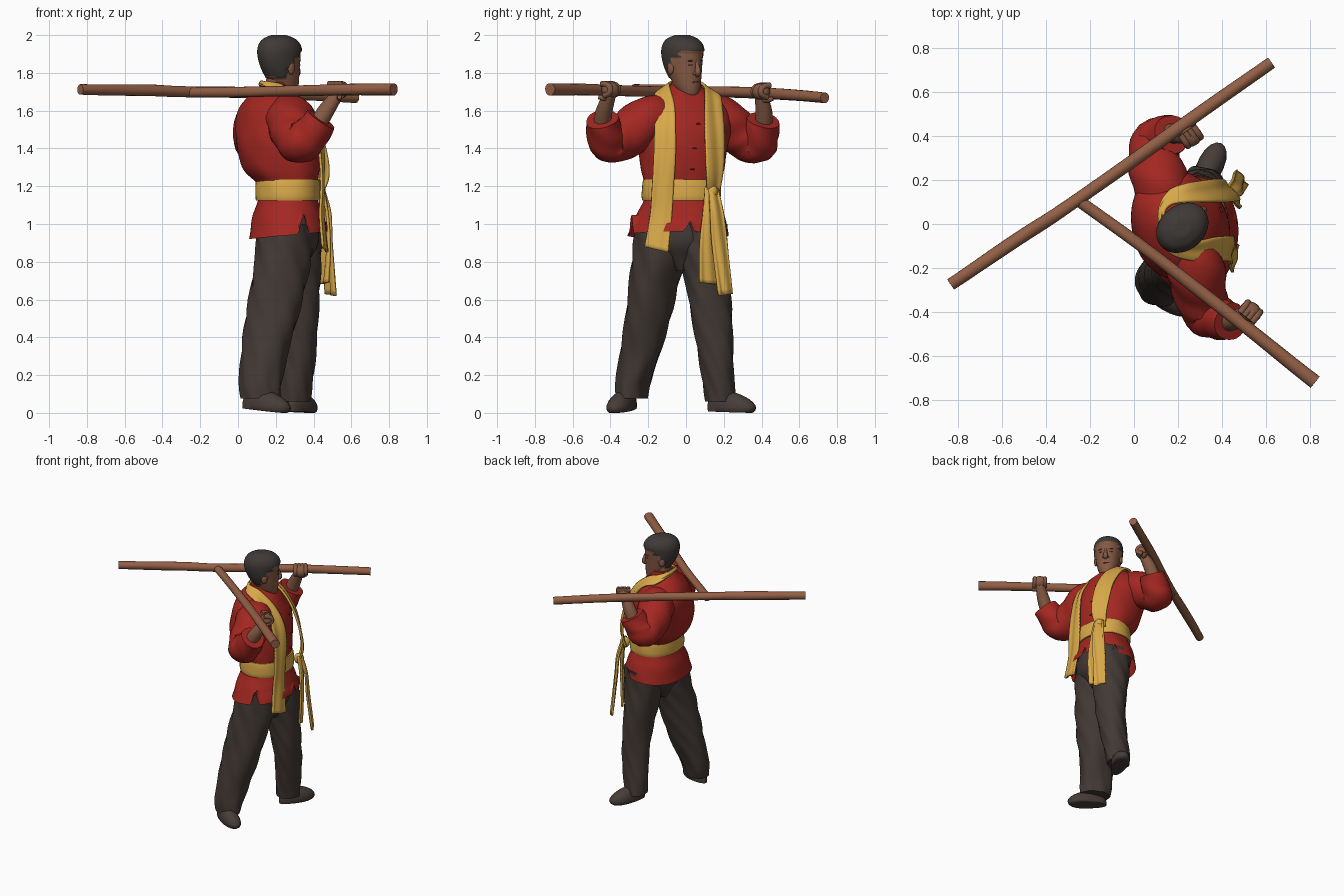
import bpy, bmesh, math
from mathutils import Vector, Matrix

if "Cube" in bpy.data.objects:
    bpy.data.objects.remove(bpy.data.objects["Cube"])

def material(name, rgb):
    m = bpy.data.materials.new(name)
    m.diffuse_color = (*rgb, 1)
    m.use_nodes = True
    m.node_tree.nodes["Principled BSDF"].inputs["Base Color"].default_value = m.diffuse_color
    return m

RED = material("red cloth", (0.37, 0.02, 0.015))
GOLD = material("gold cloth", (0.69, 0.395, 0.066))
DARK = material("dark trousers", (0.055, 0.041, 0.035))
HAIR = material("black hair", (0.05, 0.042, 0.038))
SKIN = material("brown skin", (0.235, 0.102, 0.057))
WOOD = material("brown wood", (0.29, 0.115, 0.06))
SHOE = material("shoe leather", (0.063, 0.046, 0.04))
LIP = material("lip brown", (0.16, 0.06, 0.037))
TRIM = material("dark red trim", (0.24, 0.014, 0.012))

def spline(rows, steps):
    """Catmull-Rom through rows of numbers."""
    out = []
    for i in range(len(rows) - 1):
        p = [rows[max(0, min(len(rows) - 1, i + k))] for k in (-1, 0, 1, 2)]
        for s in range(steps):
            t = s / steps
            out.append([0.5 * (2*b + (c-a)*t + (2*a-5*b+4*c-d)*t*t + (3*b-a-3*c+d)*t**3)
                        for a, b, c, d in zip(*p)])
    return out + [list(rows[-1])]

def make(name, rings, mat, closed=True, caps=True):
    """Skin a list of vertex rings."""
    bm = bmesh.new()
    vs = [[bm.verts.new(p) for p in r] for r in rings]
    n = len(vs[0])
    for a, b in zip(vs, vs[1:]):
        for i in range(n if closed else n - 1):
            j = (i + 1) % n
            bm.faces.new((a[i], a[j], b[j], b[i]))
    if closed and caps:
        bm.faces.new(vs[0])
        bm.faces.new(vs[-1])
    bmesh.ops.recalc_face_normals(bm, faces=bm.faces)
    me = bpy.data.meshes.new(name)
    bm.to_mesh(me)
    bm.free()
    ob = bpy.data.objects.new(name, me)
    bpy.context.collection.objects.link(ob)
    me.materials.append(mat)
    return ob

def loft(name, rows, mat, n=40, steps=4, power=2.0, fold=0.0, edit=None, caps=True):
    """Horizontal rings: x, y, z, depth radius, width radius, yaw in degrees."""
    rings = []
    for x, y, z, a, b, yaw in spline(rows, steps):
        ring, w = [], math.radians(yaw)
        for i in range(n):
            t = math.tau * i / n
            c, s = math.cos(t), math.sin(t)
            k = 1 + fold * math.sin(5 * t + 11 * z) * math.sin(19 * z + 2 * t)
            u = a * k * math.copysign(abs(c) ** (2 / power), c)
            v = b * k * math.copysign(abs(s) ** (2 / power), s)
            p = Vector((x + u*math.cos(w) - v*math.sin(w), y + u*math.sin(w) + v*math.cos(w), z))
            ring.append(edit(p, t) if edit else p)
        rings.append(ring)
    return make(name, rings, mat, caps=caps)

def tube(name, rows, mat, n=20, steps=5, fold=0.0):
    """Round sweep along x, y, z, radius."""
    rows = spline(rows, steps)
    pts = [Vector(r[:3]) for r in rows]
    rings, side = [], None
    for i, p in enumerate(pts):
        d = (pts[min(i + 1, len(pts) - 1)] - pts[max(i - 1, 0)]).normalized()
        side = d.orthogonal() if side is None else side - d * side.dot(d)
        side.normalize()
        up = d.cross(side)
        rings.append([p + (side * math.cos(t) + up * math.sin(t)) * rows[i][3] *
                      (1 + fold * math.sin(3 * t + i)) for t in
                      (math.tau * k / n for k in range(n))])
    return make(name, rings, mat)

def ribbon(name, rows, mat, across=10, steps=6, wave=0.004):
    """Cloth strip between two edges: inner xyz, outer xyz."""
    rings = []
    for r in spline(rows, steps):
        a, b = Vector(r[:3]), Vector(r[3:])
        rings.append([a.lerp(b, k / across) + Vector((wave * math.sin(k * 0.9 + r[2] * 4), 0, 0))
                      for k in range(across + 1)])
    ob = make(name, rings, mat, closed=False)
    mod = ob.modifiers.new("thickness", 'SOLIDIFY')
    mod.thickness, mod.offset = 0.014, 0
    return ob

def ball(name, loc, size, mat, yaw=0.0, pitch=0.0, flat=None):
    bm = bmesh.new()
    bmesh.ops.create_uvsphere(bm, u_segments=20, v_segments=12, radius=1)
    for v in bm.verts:
        if flat is not None:
            v.co.y *= 0.86 + 0.2 * v.co.x
            v.co.z *= 1 - 0.3 * v.co.x
            v.co.z = max(v.co.z, flat)
    m = (Matrix.Translation(loc) @ Matrix.Rotation(yaw, 4, 'Z') @ Matrix.Rotation(pitch, 4, 'Y')
         @ Matrix.Diagonal((*size, 1)))
    bm.transform(m)
    me = bpy.data.meshes.new(name)
    bm.to_mesh(me)
    bm.free()
    me.materials.append(mat)
    ob = bpy.data.objects.new(name, me)
    bpy.context.collection.objects.link(ob)
    return ob

# Trousers
loft("right_trouser_leg", [(.25, -.12, 1.0, .15, .14, 0), (.24, -.135, .85, .15, .145, 0),
     (.215, -.17, .7, .145, .132, 0), (.18, -.205, .5, .138, .12, 0), (.14, -.245, .3, .122, .105, 0),
     (.115, -.28, .15, .114, .09, -20), (.115, -.29, .075, .106, .08, -20)], DARK, fold=.07)
loft("left_trouser_leg", [(.29, .08, 1.0, .15, .14, 0), (.3, .09, .85, .138, .13, 0),
     (.31, .11, .7, .122, .118, 0), (.325, .135, .5, .102, .107, 0), (.32, .16, .3, .094, .092, 0),
     (.305, .175, .15, .088, .084, 0), (.3, .185, .06, .08, .08, 0)], DARK, fold=.07)
loft("trouser_hips", [(.265, -.025, .75, .08, .03, 0), (.265, -.025, .82, .12, .1, 0), (.265, -.025, .92, .165, .22, 0),
     (.265, -.025, 1.1, .14, .175, 0)], DARK)

# Shoes
for name, loc, yaw, pitch in (("right_shoe", (.15, -.335, .037), -26, .1),
                              ("left_shoe", (.335, .24, .03), 64, 0.03)):
    ball(name, loc, (.142, .068, .082), SHOE, math.radians(yaw), pitch, flat=-.32)

# Tunic, with notched slits in the hem
def slits(p, t):
    for at, top, wide in ((.19, 1.02, .1), (-1.2, 1.07, .15), (1.2, 1.02, .1)):
        d = abs((t - at + math.pi) % math.tau - math.pi)
        p.z = max(p.z, .92 + (top - .92) * (1 - d / wide))
    if p.z < 1.0:
        p.z += .02 * math.cos(t)
    return p

loft("tunic", [(.265, -.04, .94, .208, .268, 0), (.265, -.03, 1.04, .187, .236, 0),
     (.265, -.025, 1.13, .158, .195, 0), (.262, -.025, 1.21, .158, .196, 3),
     (.23, -.02, 1.29, .2, .22, 10), (.212, -.015, 1.42, .217, .235, 15),
     (.2, 0, 1.52, .205, .245, 20), (.19, 0, 1.6, .175, .235, 22), (.19, 0, 1.66, .14, .18, 22),
     (.195, 0, 1.71, .095, .1, 22), (.21, 0, 1.735, .078, .075, 22)],
     RED, n=96, power=2.2, fold=.015, edit=slits, caps=False)
loft("collar", [(.198, 0, 1.69, .093, .09, 25), (.21, 0, 1.752, .083, .077, 25)], RED)
for i, (x, y, z) in enumerate(((.31, .035, 1.655), (.397, .065, 1.53), (.422, .045, 1.4), (.427, .035, 1.29))):
    ball(f"button_{i}", (x, y, z), (.005, .014, .004), TRIM, .35)

# Sleeves and forearms
tube("left_sleeve", [(.15, .1, 1.56, .115), (.12, .19, 1.545, .128), (.09, .29, 1.47, .118),
     (.095, .37, 1.425, .107), (.13, .39, 1.465, .1), (.175, .41, 1.55, .088)], RED, n=28, fold=.035)
tube("right_sleeve", [(.24, -.1, 1.56, .115), (.28, -.2, 1.545, .132), (.3, -.31, 1.475, .122),
     (.33, -.4, 1.43, .11), (.38, -.425, 1.47, .1), (.44, -.445, 1.555, .086)], RED, n=28, fold=.035)
tube("left_forearm", [(.14, .41, 1.47, .045), (.195, .412, 1.59, .045), (.25, .395, 1.69, .031)], SKIN)
tube("right_forearm", [(.39, -.45, 1.47, .045), (.46, -.435, 1.59, .045), (.53, -.4, 1.69, .031)], SKIN)

# Poles
tube("long_pole", [(-.835, -.275, 1.712, .028), (-.5, -.05, 1.708, .031), (-.25, .115, 1.7, .029),
     (.2, .435, 1.692, .03), (.625, .735, 1.668, .028)], WOOD, n=16, fold=.03)
tube("short_pole", [(-.27, .12, 1.695, .027), (.1, -.15, 1.7, .028), (.5, -.462, 1.71, .03),
     (.825, -.72, 1.713, .033)], WOOD, n=16, fold=.03)

# Hands gripping the poles from the inner side
def hand(name, grip, along, inward):
    grip, d, q = Vector(grip), Vector(along).normalized(), Vector(inward).normalized()
    ball(name + "_palm", grip + q * .066 + Vector((0, 0, .004)), (.052, .045, .043), SKIN,
         math.atan2(d.y, d.x))
    for i in range(4):
        arc = []
        for deg in (-80, -35, 10, 55, 100):
            t = math.radians(deg)
            p = grip + d * (i - 1.5) * .023 + q * (math.cos(t) * .05 + .042) + Vector((0, 0, math.sin(t) * .032 + .006))
            arc.append((*p, .016))
        tube(f"{name}_finger_{i}", arc, SKIN, n=10, steps=3)
    tube(name + "_thumb", [(*(grip + q * .06 - d * .03 + Vector((0, 0, -.03))), .019),
         (*(grip + q * .045 + d * .02 + Vector((0, 0, -.038))), .016),
         (*(grip + q * .02 + d * .045 + Vector((0, 0, -.033))), .011)], SKIN, n=10)

hand("left_hand", (.222, .452, 1.696), (.82, .57, 0), (.57, -.82, 0))
hand("right_hand", (.49, -.452, 1.705), (.79, -.61, 0), (.61, .79, 0))

# Waist belt with knot and hanging tails
loft("belt", [(.265, -.025, 1.125, .17, .205, 0), (.265, -.025, 1.15, .173, .21, 0),
     (.264, -.025, 1.205, .171, .208, 0), (.264, -.025, 1.235, .167, .203, 0)], GOLD, n=56, power=2.2, fold=.01)
ball("belt_knot", (.43, .135, 1.17), (.035, .034, .04), GOLD, .4)
ribbon("belt_tail_inner", [(.45, .1, 1.2, .425, .155, 1.19), (.48, .09, 1.06, .44, .165, 1.06),
       (.49, .075, .88, .44, .17, .88), (.475, .075, .69, .435, .17, .68)], GOLD, wave=.007)
ribbon("belt_tail_outer", [(.46, .12, 1.18, .42, .17, 1.19), (.495, .13, 1.06, .445, .2, 1.06),
       (.5, .14, .9, .455, .22, .9), (.515, .175, .62, .47, .245, .63)], GOLD, wave=.007)

# Scarf draped round the neck
ribbon("scarf", [(.475, -.095, .85, .45, -.22, .88), (.455, -.075, 1.04, .435, -.19, 1.05),
       (.45, -.065, 1.2, .44, -.18, 1.2), (.455, -.055, 1.36, .43, -.17, 1.36),
       (.435, -.055, 1.5, .405, -.165, 1.5), (.365, -.06, 1.62, .35, -.165, 1.61),
       (.25, -.085, 1.725, .265, -.165, 1.68), (.16, -.08, 1.75, .165, -.13, 1.71),
       (.132, -.03, 1.757, .122, -.04, 1.735), (.132, .05, 1.757, .115, .07, 1.73),
       (.17, .09, 1.74, .16, .15, 1.695), (.25, .1, 1.71, .23, .18, 1.675),
       (.35, .1, 1.63, .285, .19, 1.62), (.43, .1, 1.5, .355, .2, 1.5),
       (.475, .105, 1.35, .395, .2, 1.35), (.48, .11, 1.24, .41, .19, 1.24),
       (.44, .11, 1.15, .4, .17, 1.15)], GOLD)

# Neck and head
YAW = math.radians(40)
HX, HY = .225, -.013
def at(f, s, z):
    """Point from forward and sideways offsets on the head."""
    return Vector((HX + f*math.cos(YAW) - s*math.sin(YAW), HY + f*math.sin(YAW) + s*math.cos(YAW), z))

def local(p):
    d = Vector(p) - Vector((HX, HY, 0))
    return d.x*math.cos(YAW) + d.y*math.sin(YAW), d.y*math.cos(YAW) - d.x*math.sin(YAW)

def hairy(p):
    f, s = local(p)
    line = .016 if p[2] > 1.825 else -.022
    return p[2] > 1.912 or (p[2] > 1.885 and f < .062) or (f < line and p[2] > 1.78 - .15 * f - .012)

def puff(p, t):
    if hairy(p):
        p += (p - at(-.01, 0, 1.86)).normalized() * .008
        p.z = min(p.z, 2)
    return p

tube("neck", [(.2, 0, 1.66, .066), (.207, -.004, 1.72, .062), (.215, -.01, 1.8, .064)], SKIN)
head = loft("head", [(*at(f, 0, z), a, b, 40) for z, f, a, b in (
    (1.675, .062, .022, .022), (1.685, .052, .046, .042), (1.72, .034, .072, .062),
    (1.77, .02, .088, .076), (1.83, .003, .108, .087), (1.89, -.006, .12, .095),
    (1.935, -.006, .118, .094), (1.972, -.01, .09, .074), (1.994, -.012, .035, .03))],
    SKIN, n=48, steps=6, edit=puff)
head.data.materials.append(HAIR)
for f in head.data.polygons:
    f.material_index = int(hairy(f.center))

# Face features
tube("nose", [(*at(.106, 0, 1.86), .009), (*at(.115, 0, 1.83), .012), (*at(.118, 0, 1.802), .017),
     (*at(.104, 0, 1.788), .012)], SKIN, n=12)
ball("mouth", at(.1, 0, 1.75), (.01, .026, .007), LIP, YAW)
for side, s in (("left", 1), ("right", -1)):
    ball(side + "_ear", at(0, s * .09, 1.825), (.022, .012, .034), SKIN, YAW)
    ball(side + "_eye", at(.1, s * .036, 1.842), (.005, .012, .004), HAIR, YAW + s * .35)
    ball(side + "_brow", at(.101, s * .036, 1.864), (.006, .019, .0035), HAIR, YAW + s * .35)
    ball(side + "_nostril", at(.109, s * .014, 1.797), (.012, .01, .009), SKIN, YAW)

# Smooth cloth and skin, crisp cut ends
for ob in bpy.data.objects:
    ob.select_set(True)
bpy.context.view_layer.objects.active = head
bpy.ops.object.shade_smooth_by_angle(angle=math.radians(50))
